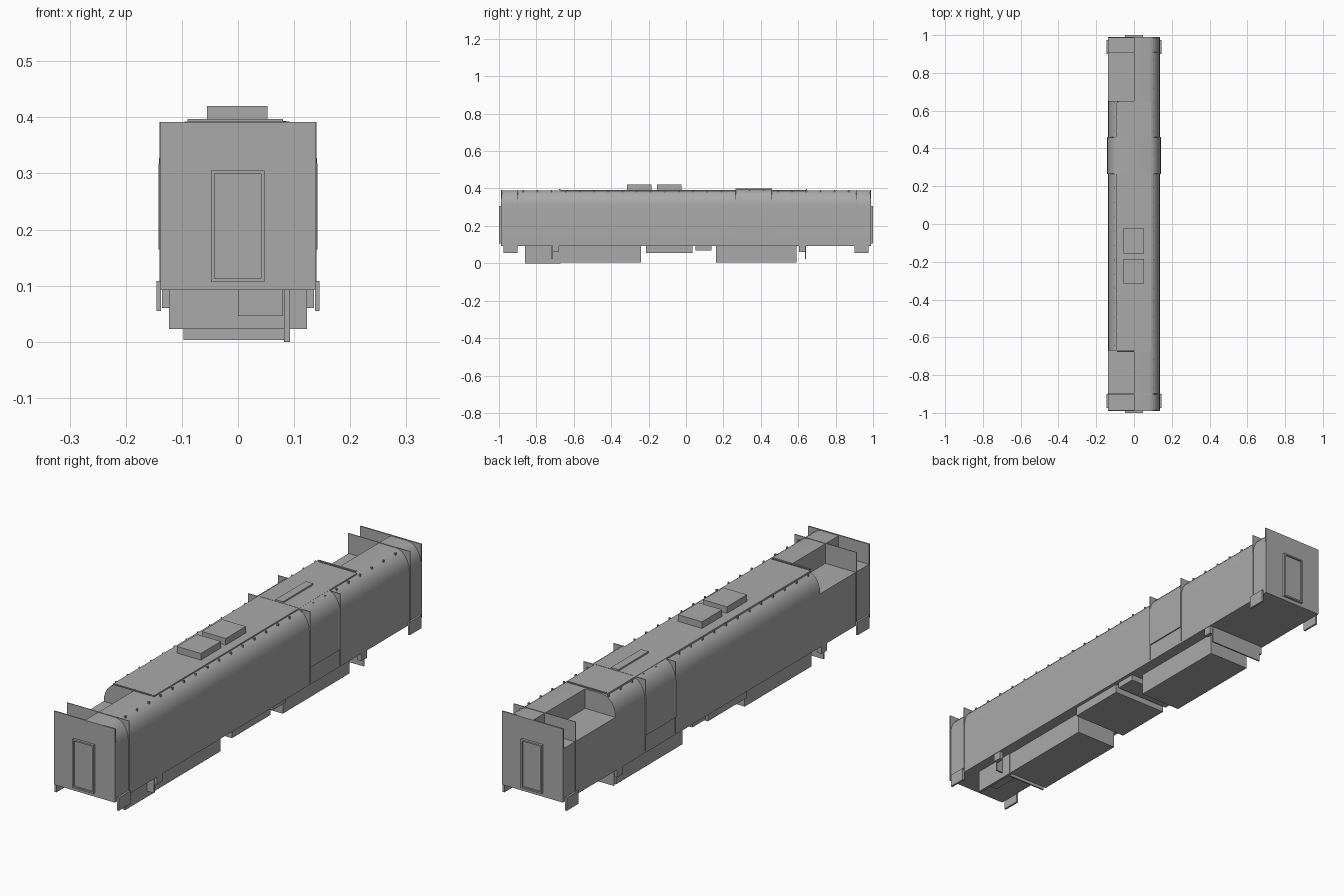
import bpy, bmesh, math

if "Cube" in bpy.data.objects:
    bpy.data.objects.remove(bpy.data.objects["Cube"])

grey = bpy.data.materials.new("plain_grey")
grey.diffuse_color = (0.40, 0.40, 0.40, 1)
grey.use_nodes = True
grey.node_tree.nodes["Principled BSDF"].inputs["Base Color"].default_value = grey.diffuse_color


def finish(name, bm, smooth=False):
    bmesh.ops.recalc_face_normals(bm, faces=bm.faces[:])
    me = bpy.data.meshes.new(name)
    bm.to_mesh(me)
    bm.free()
    me.materials.append(grey)
    ob = bpy.data.objects.new(name, me)
    bpy.context.collection.objects.link(ob)
    if smooth:
        bpy.ops.object.select_all(action='DESELECT')
        bpy.context.view_layer.objects.active = ob
        ob.select_set(True)
        bpy.ops.object.shade_smooth_by_angle(angle=math.radians(25))
    return ob


def box(name, x0, x1, y0, y1, z0, z1):
    bm = bmesh.new()
    bmesh.ops.create_cube(bm, size=1)
    for v in bm.verts:
        v.co = ((x0 + x1) / 2 + v.co.x * (x1 - x0),
                (y0 + y1) / 2 + v.co.y * (y1 - y0),
                (z0 + z1) / 2 + v.co.z * (z1 - z0))
    return finish(name, bm)


def extrude(name, profile, y0, y1):
    """Extrude an (x, z) profile along y."""
    bm = bmesh.new()
    face = bm.faces.new([bm.verts.new((x, y0, z)) for x, z in profile])
    r = bmesh.ops.extrude_face_region(bm, geom=[face])
    for v in r['geom']:
        if isinstance(v, bmesh.types.BMVert):
            v.co.y = y1
    return finish(name, bm, True)


def shoulder(w, z0, z1, r, n=6):
    """Quarter-round from the wall top up to the roof, on the right side."""
    return [(w - r + r * math.cos(a), z0 + (z1 - z0) * math.sin(a))
            for a in (math.pi / 2 * i / n for i in range(n + 1))]


# Car body: rounded roof in the middle, left roof half lowered at both ends
W, FLOOR, WALL, ROOF = 0.137, 0.092, 0.31, 0.39
arc = shoulder(W, WALL, ROOF, 0.06)
full = [(-W, FLOOR), (W, FLOOR)] + arc + [(-x, z) for x, z in reversed(arc)]
notched = [(-W, FLOOR), (W, FLOOR)] + arc + [(0, ROOF), (0, WALL), (-W, WALL)]
extrude("body_middle", full, -0.67, 0.65)
extrude("body_front", notched, -0.985, -0.67)
extrude("body_back", notched, 0.65, 0.985)

# Slightly wider service section with raised roof
arc2 = shoulder(0.142, 0.31, 0.394, 0.06)
wide = [(-0.142, 0.165), (0.142, 0.165)] + arc2 + [(-x, z) for x, z in reversed(arc2)]
extrude("service_section", wide, 0.265, 0.46)
box("service_roof_hatch", -0.017, 0.017, 0.265, 0.46, 0.39, 0.40)

# Square-cornered bulkhead plates
for i, y in enumerate((-0.90, 0.266, 0.459, 0.91)):
    box(f"bulkhead_{i}", -0.14, 0.14, y - 0.0015, y + 0.0015, 0.1, 0.392)

# Roof walkway panel and rooftop units
box("roof_panel", -0.095, 0.09, -0.67, 0.64, 0.385, 0.393)
for i, y in enumerate((-0.25, -0.09)):
    box(f"roof_unit_{i}", -0.055, 0.053, y - 0.065, y + 0.065, 0.39, 0.42)

# Roof bolts in two rows
for sx in (-1, 1):
    for i in range(24):
        y = -0.87 + i * 1.74 / 23
        if sx < 0 and abs(y) > 0.65:
            continue
        x = sx * 0.1
        box("roof_bolt", x - 0.003, x + 0.003, y - 0.003, y + 0.003, 0.375, 0.391)

# Cross rails on the roof near each end
for i, y in enumerate((-0.675, 0.645)):
    box(f"roof_rail_{i}", -0.09, 0.08, y - 0.003, y + 0.003, 0.393, 0.397)

for s, end in ((-1, "front"), (1, "back")):
    # End wall
    a, b = sorted((s * 0.984, s * 0.99))
    box(f"{end}_wall", -0.138, 0.138, a, b, FLOOR, 0.392)
    # Door with raised frame
    a, b = sorted((s * 0.988, s * 1.0))
    for x0, x1, z0, z1 in ((-0.048, -0.042, 0.107, 0.305), (0.041, 0.047, 0.107, 0.305),
                           (-0.042, 0.041, 0.107, 0.113), (-0.042, 0.041, 0.299, 0.305)):
        box(f"{end}_door_frame", x0, x1, a, b, z0, z1)
    a, b = sorted((s * 0.988, s * 0.993))
    box(f"{end}_door", -0.042, 0.041, a, b, 0.113, 0.299)
    # Corner step plates
    a, b = sorted((s * 0.90, s * 0.975))
    for sx in (-1, 1):
        x0, x1 = sorted((sx * 0.137, sx * 0.145))
        box(f"{end}_step", x0, x1, a, b, 0.055, 0.108)

# Underfloor equipment
box("front_tank", -0.097, 0.09, -0.67, -0.24, 0.003, FLOOR)
box("back_tank", -0.097, 0.09, 0.16, 0.59, 0.003, FLOOR)
box("middle_box", -0.123, 0.123, -0.215, 0.035, 0.055, FLOOR)
box("small_box", -0.123, 0.123, 0.05, 0.135, 0.068, FLOOR)
box("front_cabinet", 0.0, 0.08, -0.86, -0.70, 0.046, FLOOR)
box("front_side_plate", 0.082, 0.093, -0.86, -0.67, 0.0, FLOOR)
for i, y in enumerate((-0.715, 0.638)):
    box(f"cross_plate_{i}", -0.123, 0.123, y - 0.003, y + 0.003, 0.023, FLOOR)
    s = 1 if y < 0 else -1
    a, b = sorted((y, y + s * 0.035))
    for sx in (-1, 1):
        x0, x1 = sorted((sx * 0.118, sx * 0.135))
        box("cross_plate_bracket", x0, x1, a, b, 0.06, FLOOR)
